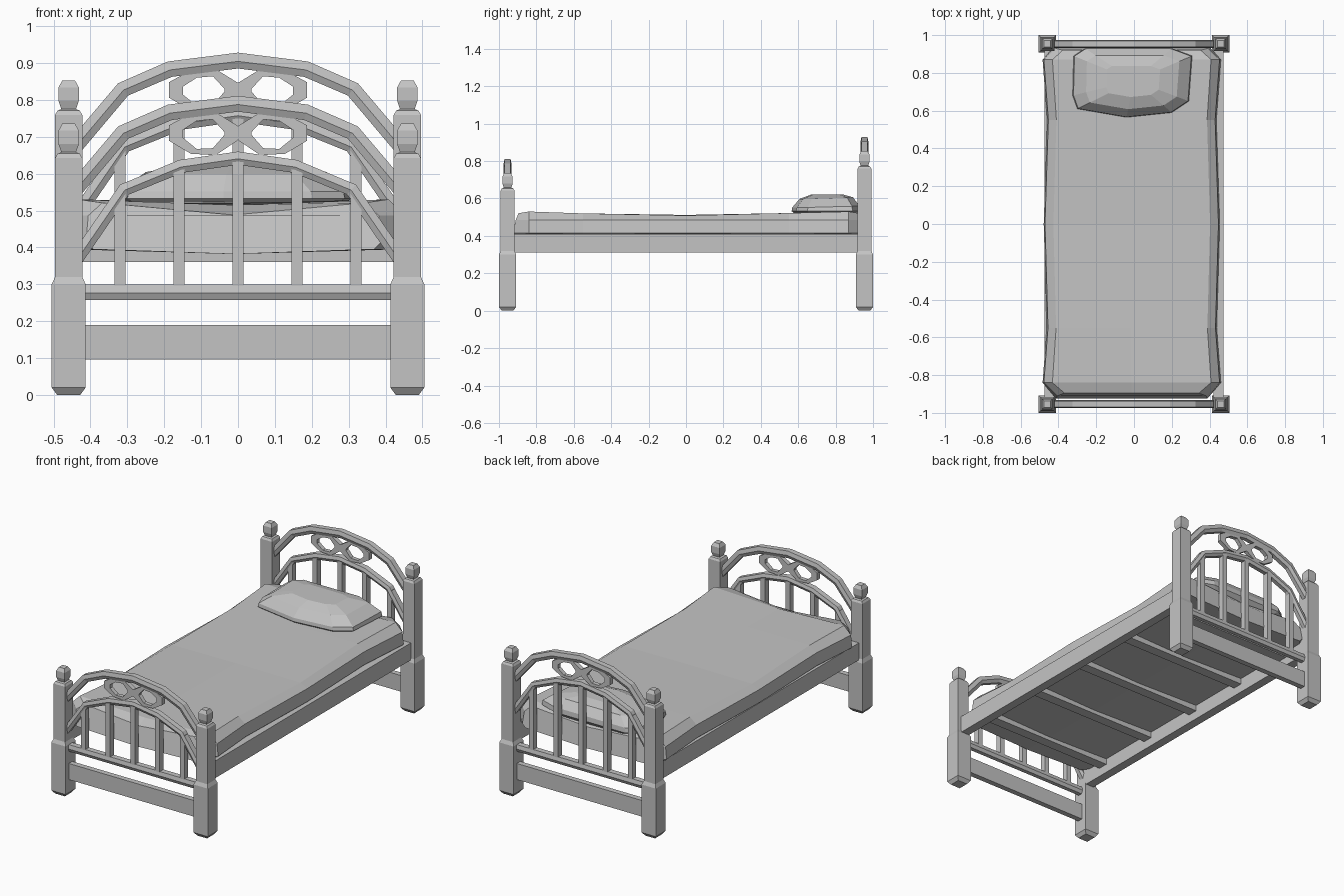
import bpy, bmesh
from mathutils import Vector

cube = bpy.data.objects.get("Cube")
if cube:
    bpy.data.objects.remove(cube, do_unlink=True)

grey = bpy.data.materials.new("plain grey")
grey.use_nodes = True
colour = (0.55, 0.55, 0.55, 1)
grey.diffuse_color = colour
grey.node_tree.nodes["Principled BSDF"].inputs["Base Color"].default_value = colour


def finish(name, bm):
    bmesh.ops.recalc_face_normals(bm, faces=bm.faces)
    mesh = bpy.data.meshes.new(name)
    bm.to_mesh(mesh)
    bm.free()
    mesh.materials.append(grey)
    obj = bpy.data.objects.new(name, mesh)
    bpy.context.collection.objects.link(obj)
    return obj


def loft(name, rings, loop=False):
    """Skin a row of equal rings; cap the ends, or join them into a loop."""
    bm = bmesh.new()
    rows = [[bm.verts.new(p) for p in ring] for ring in rings]
    pairs = list(zip(rows, rows[1:]))
    if loop:
        pairs.append((rows[-1], rows[0]))
    for a, b in pairs:
        for i in range(len(a)):
            j = (i + 1) % len(a)
            bm.faces.new((a[i], a[j], b[j], b[i]))
    if not loop:
        bm.faces.new(rows[0])
        bm.faces.new(rows[-1])
    return finish(name, bm)


def box(name, centre, size):
    bm = bmesh.new()
    bmesh.ops.create_cube(bm, size=1)
    for v in bm.verts:
        v.co = Vector(centre) + v.co * Vector(size)
    return finish(name, bm)


def beam(name, path, y, thick):
    """Rail along an x-z path whose lower edges are chamfered."""
    rings = []
    for i, (x, z) in enumerate(path):
        a, b = path[max(i - 1, 0)], path[min(i + 1, len(path) - 1)]
        t = Vector((b[0] - a[0], b[1] - a[1])).normalized()
        ring = []
        for dy, d in ((-.016, 0), (-.021, .55), (-.012, 1), (.012, 1), (.021, .55), (.016, 0)):
            ring.append((x + t.y * d * thick, y + dy, z - t.x * d * thick))
        rings.append(ring)
    return loft(name, rings)


def mirrored(half):
    return [(-x, z) for x, z in reversed(half[1:])] + half


def post(name, x, y, top):
    profile = [(0, .031), (.02, .046), (.3, .046), (.32, .037), (top - .012, .037),
               (top, .03), (top + .004, .02), (top + .026, .0275),
               (top + .063, .0275), (top + .082, .017)]
    loft(name, [[(x + sx * r, y + sy * r, z)
                 for sx, sy in ((-1, -1), (1, -1), (1, 1), (-1, 1))] for z, r in profile])


def ornament(name, side, y, z):
    """Faceted ring with an open middle."""
    outer = [(0, .02), (.065, .06), (.128, .054), (.187, .022),
             (.187, -.02), (.128, -.055), (.06, -.059), (0, -.018)]
    inner = [(.037, .004), (.068, .038), (.112, .034), (.149, .01),
             (.149, -.012), (.112, -.042), (.068, -.04), (.037, -.004)]
    rings = []
    for o, i in zip(outer, inner):
        rings.append([(side * px, y + dy, z + pz) for (px, pz), dy in
                      ((o, -.012), (i, -.012), (i, .012), (o, .012))])
    loft(name, rings, loop=True)


# Foot and head boards: the head one is the same design, raised
upper_arch = [(0, .811), (.19, .787), (.325, .728), (.47, .557)]
lower_arch = [(0, .66), (.16, .637), (.32, .57), (.47, .353)]
for end, y, lift in (("foot", -.954, 0), ("head", .954, .117)):
    for side, sx in (("right", -1), ("left", 1)):
        post(f"{end}_{side}_post", sx * .459, y, .654 + lift)
        ornament(f"{end}_{side}_ornament", sx, y, .709 + lift)
    for label, half, thick in (("upper", upper_arch, .043), ("lower", lower_arch, .036)):
        path = [(x, z + lift) for x, z in mirrored(half)]
        beam(f"{end}_{label}_arch", path, y, thick)
    beam(f"{end}_rail", [(-.44, .3), (.44, .3)], y, .042)
    box(f"{end}_plank", (0, y, .143), (.86, .032, .094))
    for x, top in mirrored([(0, .645), (.16, .62), (.32, .552)]):
        top += lift
        box(f"{end}_spindle", (x, y, (.288 + top) / 2), (.029, .034, top - .288))

# Side rails and slats
for side, sx in (("right", -1), ("left", 1)):
    box(f"{side}_side_rail", (sx * .448, 0, .36), (.052, 1.86, .1))
for i in range(5):
    box("slat", (0, (i - 2) * .385, .38), (.88, .06, .04))

# Mattress: cross-sections along y (y, half width, top, dip in the middle, top setback)
sections = []
for y, w, top, dip, back in ((-.925, .4, .521, .033, .03), (-.84, .472, .53, .015, 0),
                             (-.55, .45, .52, 0, 0), (0, .466, .509, -.003, 0),
                             (.55, .448, .522, 0, 0), (.87, .472, .53, .01, 0),
                             (.94, .41, .522, .025, -.02)):
    side = [(w * .95, .395, 0), (w, .415, 0), (w * .985, .486, back * .5), (w * .89, top, back)]
    right = [(-x, z, b) for x, z, b in side]
    points = [(0, .382, 0)] + side + [(0, top - dip, back)] + right[::-1]
    sections.append([(x - .012, y + b, z) for x, z, b in points])
loft("mattress", sections)

# Pillow: one plan outline, scaled through its height
outline = [(-.32, .89), (-.325, .68), (-.3, .61), (-.04, .565), (.2, .59),
           (.29, .65), (.308, .89), (.2, .93), (-.26, .93)]
rings = []
for z, s, tilt in ((.505, .84, 0), (.532, 1, 0), (.552, .985, .05),
                   (.598, .78, .05), (.622, .45, 0)):
    rings.append([(x * s, .76 + (y - .76) * s, z + tilt * max(y - .76, 0))
                  for x, y in outline])
loft("pillow", rings)
